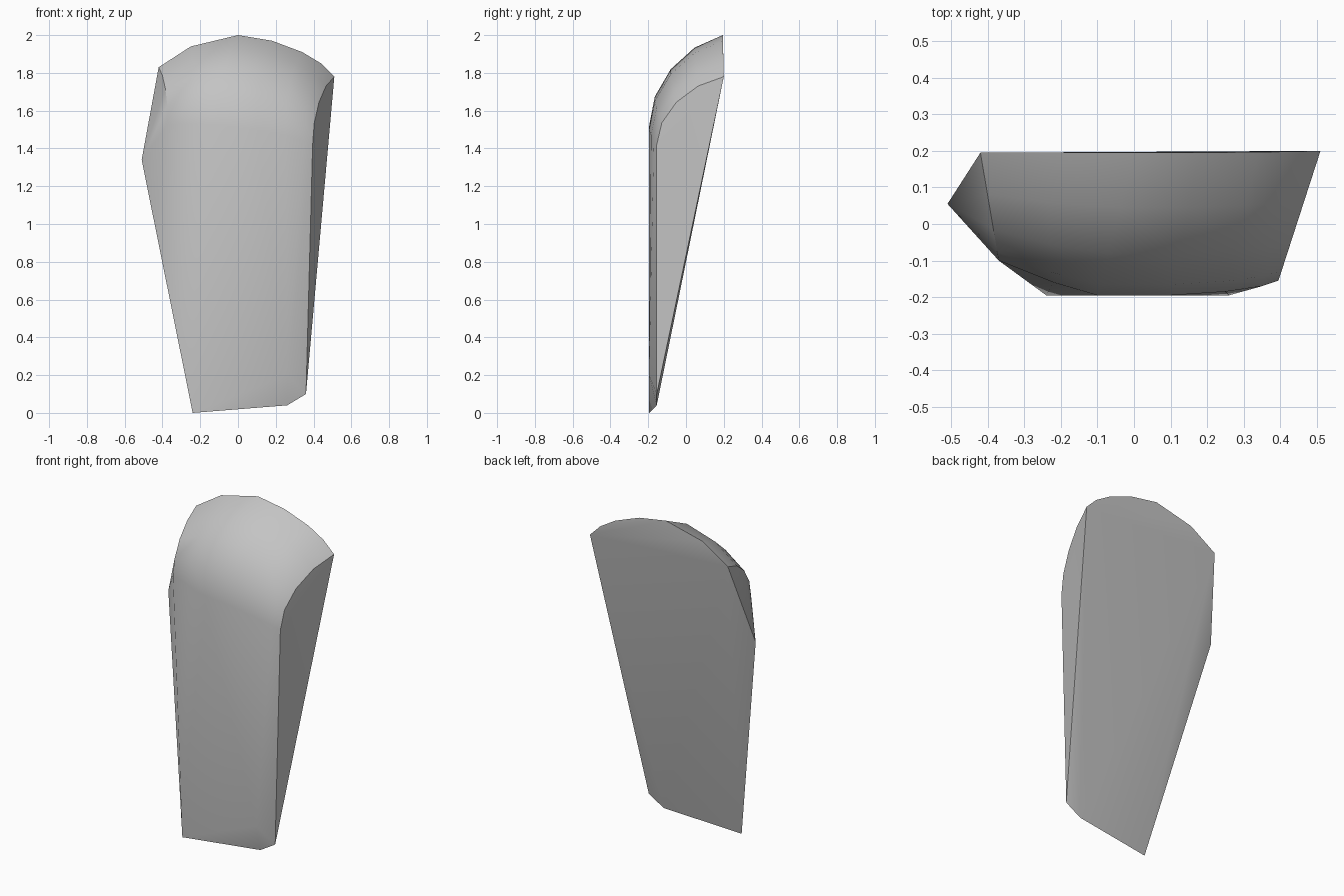
import bpy
import bmesh
import math
from mathutils import Vector

default_cube = bpy.data.objects.get("Cube")
if default_cube:
    bpy.data.objects.remove(default_cube, do_unlink=True)


def make_material(name, colour):
    material = bpy.data.materials.new(name)
    material.use_nodes = True
    material.diffuse_color = colour
    shader = next(n for n in material.node_tree.nodes if n.type == "BSDF_PRINCIPLED")
    shader.inputs["Base Color"].default_value = colour
    return material


def crown_rib(front, back, steps):
    """Points on a softened quarter arc rising from the front to the back rim."""
    front, back = Vector(front), Vector(back)
    points = []
    for step in range(steps + 1):
        angle = math.pi / 2 * step / steps
        run, rise = 1 - math.cos(angle), math.sin(angle)
        point = front.lerp(back, run)
        height = 0.8 * rise + 0.2 * run
        point.z = front.z + (back.z - front.z) * height
        points.append(point)
    return points


def hull_object(name, points, material, sharp_angle):
    mesh = bpy.data.meshes.new(name)
    bm = bmesh.new()
    for point in points:
        bm.verts.new(point)
    hull = bmesh.ops.convex_hull(bm, input=bm.verts[:])
    loose = [v for v in bm.verts if not v.link_faces]
    bmesh.ops.delete(bm, geom=loose, context="VERTS")
    bmesh.ops.recalc_face_normals(bm, faces=bm.faces[:])
    bm.to_mesh(mesh)
    bm.free()
    mesh.materials.append(material)
    obj = bpy.data.objects.new(name, mesh)
    bpy.context.collection.objects.link(obj)
    bpy.ops.object.select_all(action="DESELECT")
    obj.select_set(True)
    bpy.context.view_layer.objects.active = obj
    bpy.ops.object.shade_smooth_by_angle(angle=math.radians(sharp_angle))
    return obj


# Rounded crown: ribs joining the front shoulder to the back rim
ribs = [
    ((-0.37, -0.1, 1.53), (-0.42, 0.195, 1.83)),
    ((-0.22, -0.16, 1.53), (-0.25, 0.195, 1.94)),
    ((-0.1, -0.195, 1.52), (0, 0.195, 2)),
    ((0.1, -0.195, 1.5), (0.18, 0.195, 1.97)),
    ((0.25, -0.185, 1.47), (0.34, 0.197, 1.91)),
    ((0.35, -0.17, 1.44), (0.44, 0.198, 1.85)),
    ((0.395, -0.155, 1.42), (0.51, 0.2, 1.78)),
]
crown = [point for front, back in ribs for point in crown_rib(front, back, 4)]

# Tapered lower body and the pointed side corner
foot = [
    (-0.24, -0.195, 0),
    (0.26, -0.155, 0.04),
    (0.26, -0.195, 0.2),
    (0.36, -0.155, 0.1),
]
side_corner = [(-0.51, 0.055, 1.34)]

grey = make_material("plain grey", (0.55, 0.55, 0.55, 1))
hull_object("tapered_slab", crown + foot + side_corner, grey, 32)
